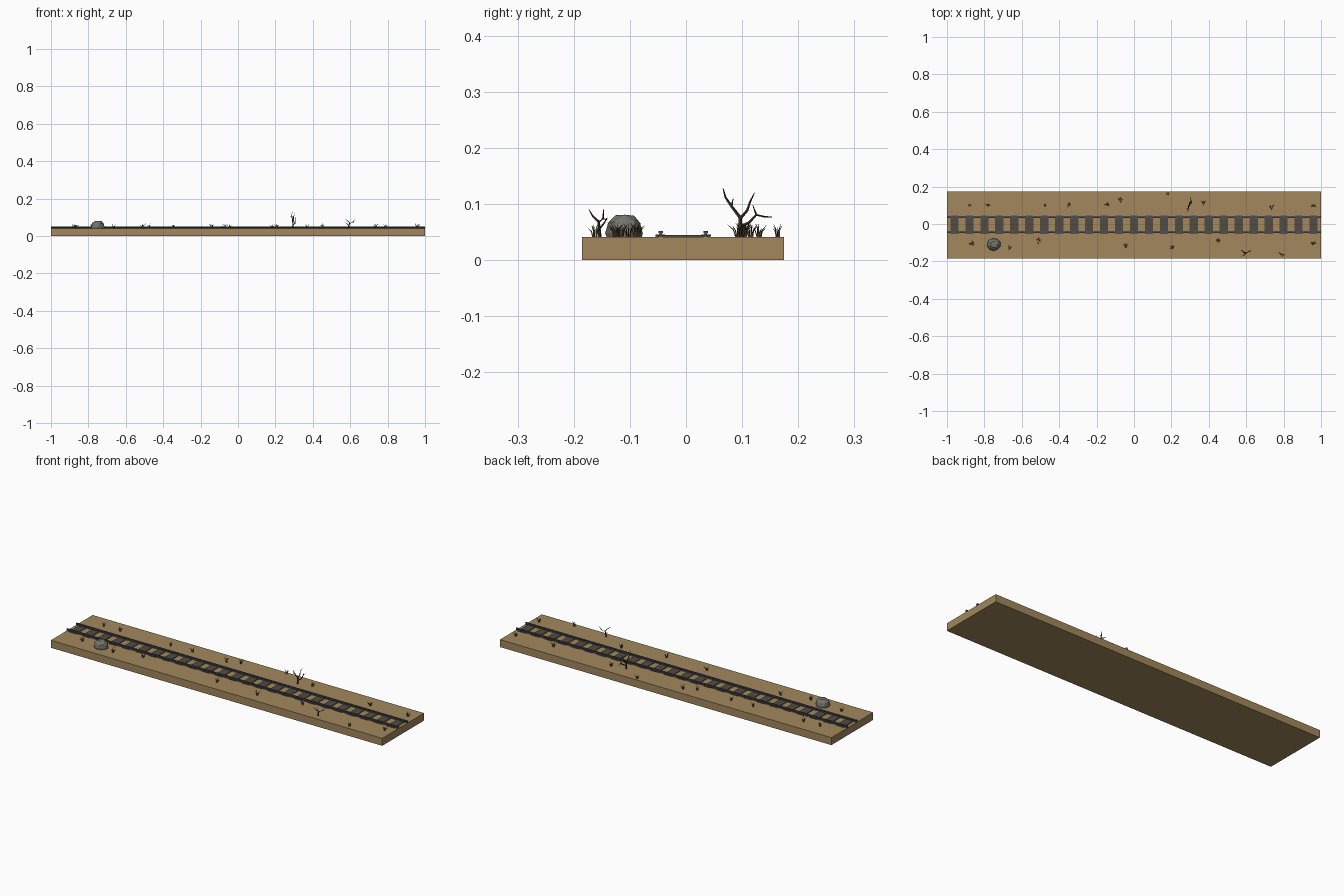
import bpy, bmesh, math, random
from mathutils import Vector

if "Cube" in bpy.data.objects:
    bpy.data.objects.remove(bpy.data.objects["Cube"])

random.seed(4)
TOP = 0.041      # ground surface height
CY = -0.005      # track centre line


def material(name, rgb):
    m = bpy.data.materials.new(name)
    m.diffuse_color = (*rgb, 1)
    m.use_nodes = True
    m.node_tree.nodes["Principled BSDF"].inputs["Base Color"].default_value = m.diffuse_color
    return m


SOIL = material("soil", (0.36, 0.245, 0.11))
WOOD = material("sleeper_wood", (0.085, 0.07, 0.055))
STEEL = material("steel", (0.075, 0.078, 0.088))
STONE = material("stone", (0.17, 0.175, 0.15))
GRASS = material("dry_grass", (0.11, 0.065, 0.025))
BARK = material("bark", (0.045, 0.033, 0.02))


def mesh_object(name, bm, mat):
    bmesh.ops.recalc_face_normals(bm, faces=bm.faces)
    me = bpy.data.meshes.new(name)
    bm.to_mesh(me)
    bm.free()
    me.materials.append(mat)
    ob = bpy.data.objects.new(name, me)
    bpy.context.collection.objects.link(ob)
    return ob


def box(name, lo, hi, mat):
    bm = bmesh.new()
    bmesh.ops.create_cube(bm, size=1)
    for v in bm.verts:
        v.co = Vector([lo[i] + (v.co[i] + 0.5) * (hi[i] - lo[i]) for i in range(3)])
    return mesh_object(name, bm, mat)


def tapered_tubes(name, paths, mat, sides):
    """Each path is a list of (point, radius); rings are skinned and capped."""
    bm = bmesh.new()
    for path in paths:
        rings = []
        for i, (p, r) in enumerate(path):
            a = Vector(path[max(i - 1, 0)][0])
            b = Vector(path[min(i + 1, len(path) - 1)][0])
            d = (b - a).normalized()
            u = d.cross(Vector((1, 0, 0)) if abs(d.x) < 0.8 else Vector((0, 1, 0))).normalized()
            w = d.cross(u)
            ring = []
            for k in range(sides):
                t = 2 * math.pi * k / sides
                ring.append(bm.verts.new(Vector(p) + r * (math.cos(t) * u + math.sin(t) * w)))
            rings.append(ring)
        for r0, r1 in zip(rings, rings[1:]):
            for k in range(sides):
                n = (k + 1) % sides
                bm.faces.new((r0[k], r0[n], r1[n], r1[k]))
        bm.faces.new(rings[0][::-1])
        bm.faces.new(rings[-1])
    return mesh_object(name, bm, mat)


# Ground slab
box("ground", (-1, CY - 0.18, 0), (1, CY + 0.18, TOP), SOIL)

# Rails: I-shaped profile swept along x
half = [(0.004, 0.034), (0.004, 0.0425), (0.002, 0.044), (0.002, 0.047), (0.004, 0.0485), (0.004, 0.052)]
profile = half + [(-y, z) for y, z in reversed(half)]
for side, label in ((-1, "front"), (1, "back")):
    bm = bmesh.new()
    face = bm.faces.new([bm.verts.new((-1, CY + side * 0.04 + y, z)) for y, z in profile])
    ext = bmesh.ops.extrude_face_region(bm, geom=[face], use_keep_orig=True)
    for v in ext["geom"]:
        if isinstance(v, bmesh.types.BMVert):
            v.co.x = 1
    mesh_object("rail_" + label, bm, STEEL)

# Sleepers with a clip plate under each rail
for i in range(25):
    x = -0.96 + 0.08 * i
    box("sleeper", (x - 0.022, CY - 0.049, 0.038), (x + 0.022, CY + 0.049, 0.0445), WOOD)
    for s in (-1, 1):
        y = CY + s * 0.041
        box("rail_clip", (x - 0.018, y - 0.0085, 0.043), (x + 0.018, y + 0.0085, 0.0462), STEEL)

# Faceted boulder
bm = bmesh.new()
bmesh.ops.create_icosphere(bm, subdivisions=2, radius=1)
for v in bm.verts:
    v.co *= random.uniform(0.93, 1.05)
    v.co.z = min(v.co.z, 0.88)
    v.co = Vector((-0.75 + 0.037 * v.co.x, -0.109 + 0.034 * v.co.y, 0.048 + 0.0375 * v.co.z))
bmesh.ops.dissolve_limit(bm, angle_limit=math.radians(17), verts=bm.verts, edges=bm.edges)
mesh_object("boulder", bm, STONE)

# Dry grass tufts
tufts = [(-.88, .1), (-.78, .1), (-.475, .1), (-.345, .103), (-.14, .103), (-.073, .13), (.18, .163),
         (.37, .115), (.735, .092), (.958, .098), (-.865, -.105), (-.665, -.126), (-.51, -.088),
         (-.045, -.116), (.205, -.126), (.452, -.087), (.788, -.163), (.958, -.103)]
for x, y in tufts:
    blades = []
    turn = random.uniform(0, math.tau)
    for k in range(8):
        a = turn + math.tau * k / 8 + random.uniform(-.3, .3)
        reach = random.uniform(0.006, 0.018)
        h = random.uniform(0.016, 0.026)
        c, s = math.cos(a), math.sin(a)
        blades.append([((x + c * 0.003, y + s * 0.003, TOP - 0.002), 0.0014),
                       ((x + c * reach * .45, y + s * reach * .45, TOP + h * .6), 0.0011),
                       ((x + c * reach, y + s * reach, TOP + h), 0.0002)])
    tapered_tubes("grass_tuft", blades, GRASS, 3)

# Tall dead shrub
tapered_tubes("tall_dead_shrub", [
    [((.291, .097, .036), .0042), ((.294, .097, .06), .0038), ((.293, .096, .076), .0032),
     ((.29, .081, .096), .0026), ((.287, .070, .112), .002), ((.29, .066, .128), .0008)],
    [((.293, .096, .074), .003), ((.298, .109, .089), .0024), ((.296, .114, .104), .0019),
     ((.304, .122, .12), .0007)],
    [((.294, .097, .06), .003), ((.305, .112, .067), .0026), ((.306, .125, .081), .0021),
     ((.3, .138, .078), .0016), ((.299, .153, .077), .0006)],
    [((.306, .125, .081), .002), ((.309, .119, .098), .0006)],
    [((.29, .081, .096), .002), ((.28, .084, .11), .0006)],
], BARK, 5)

# Small dead shrub
tapered_tubes("small_dead_shrub", [
    [((.588, -.153, .036), .0035), ((.593, -.155, .055), .003), ((.597, -.156, .069), .0024),
     ((.590, -.166, .078), .0018), ((.575, -.173, .09), .0006)],
    [((.597, -.156, .067), .0022), ((.612, -.148, .074), .0017), ((.628, -.147, .09), .0006)],
    [((.612, -.148, .074), .0016), ((.626, -.14, .072), .0006)],
    [((.593, -.155, .055), .002), ((.583, -.147, .065), .0016), ((.573, -.14, .076), .0006)],
], BARK, 5)
